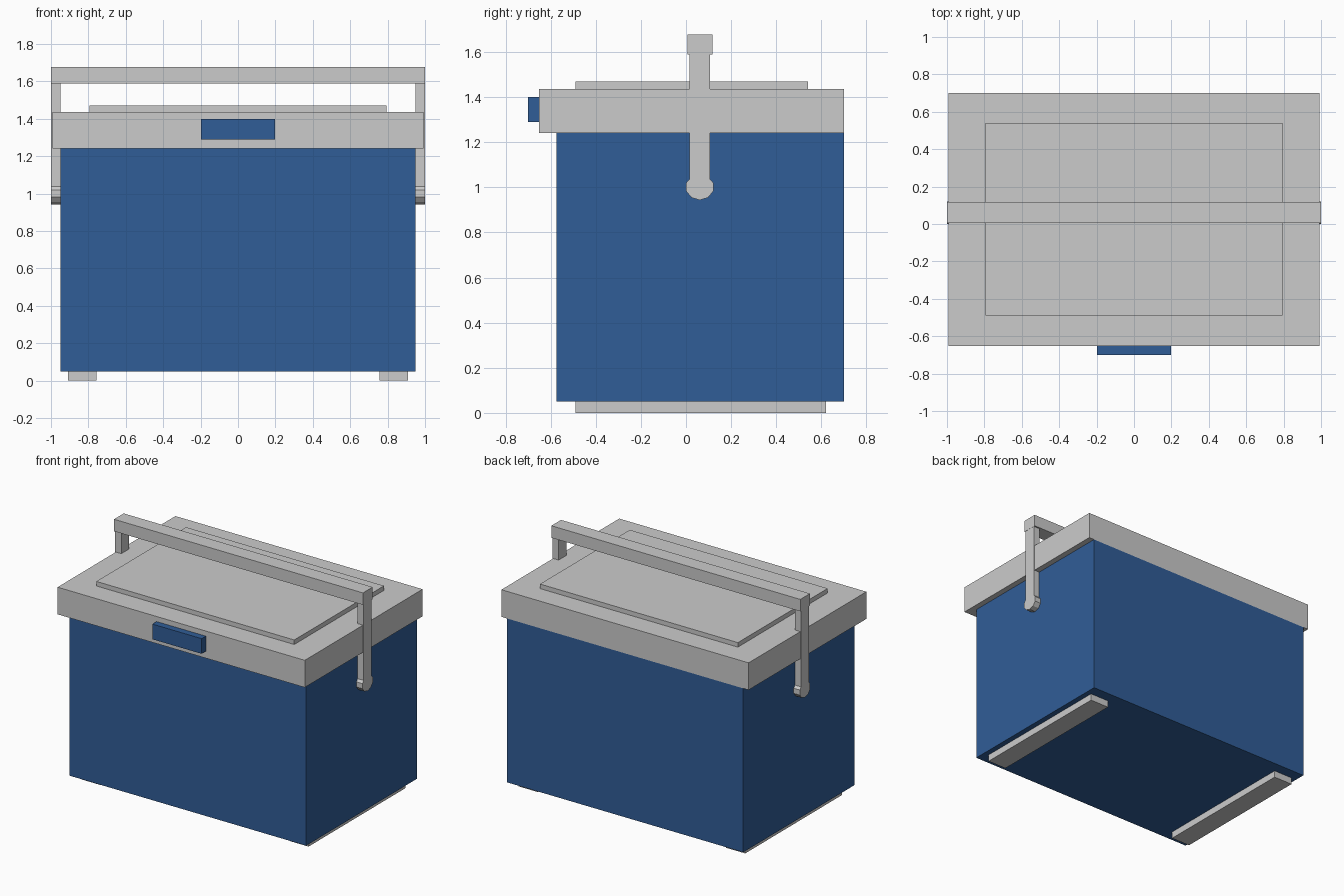
import bpy
import bmesh

if "Cube" in bpy.data.objects:
    bpy.data.objects.remove(bpy.data.objects["Cube"])

blue = bpy.data.materials.new("blue_plastic")
blue.diffuse_color = (0.03, 0.11, 0.31, 1)
blue.use_nodes = True
blue.node_tree.nodes["Principled BSDF"].inputs["Base Color"].default_value = blue.diffuse_color


def add_object(name, bm, mat=None):
    bmesh.ops.recalc_face_normals(bm, faces=bm.faces)
    mesh = bpy.data.meshes.new(name)
    bm.to_mesh(mesh)
    bm.free()
    obj = bpy.data.objects.new(name, mesh)
    bpy.context.collection.objects.link(obj)
    if mat:
        mesh.materials.append(mat)
    return obj


def box(name, x, y, z, mat=None):
    """Box from (min, max) ranges."""
    bm = bmesh.new()
    bmesh.ops.create_cube(bm, size=1)
    for v in bm.verts:
        v.co = [r[0] if c < 0 else r[1] for c, r in zip(v.co, (x, y, z))]
    return add_object(name, bm, mat)


def extrude_x(name, profile, x0, x1):
    """Extrude a (y, z) outline from x0 to x1."""
    bm = bmesh.new()
    face = bm.faces.new([bm.verts.new((x0, y, z)) for y, z in profile])
    ext = bmesh.ops.extrude_face_region(bm, geom=[face])
    verts = [g for g in ext["geom"] if isinstance(g, bmesh.types.BMVert)]
    bmesh.ops.translate(bm, verts=verts, vec=(x1 - x0, 0, 0))
    return add_object(name, bm)


def mirror_x(obj):
    obj.modifiers.new("mirror", "MIRROR").use_axis[0] = True


# Tub, with the lid flush at the back
box("body", (-0.95, 0.95), (-0.575, 0.70), (0.05, 1.24), blue)

# Lid, raised top panel and front latch
box("lid", (-0.993, 0.993), (-0.652, 0.70), (1.24, 1.437), None)
box("lid_panel", (-0.795, 0.795), (-0.49, 0.54), (1.43, 1.47))
box("latch", (-0.198, 0.198), (-0.70, -0.65), (1.29, 1.40), blue)

# Base runners
mirror_x(box("foot_runner", (0.757, 0.91), (-0.49, 0.62), (0, 0.055)))

# Handle: grip bar and side arms ending in rounded pivots
box("handle_grip", (-1, 1), (0.006, 0.117), (1.59, 1.677))
half = [(0.045, 1.595), (0.045, 1.037), (0.06, 1.02),
        (0.06, 0.983), (0.037, 0.955)]
yc = 0.061
outline = ([(yc + w, z) for w, z in half] + [(yc, 0.943)]
           + [(yc - w, z) for w, z in reversed(half)])
mirror_x(extrude_x("handle_arm", outline, 0.949, 0.999))
